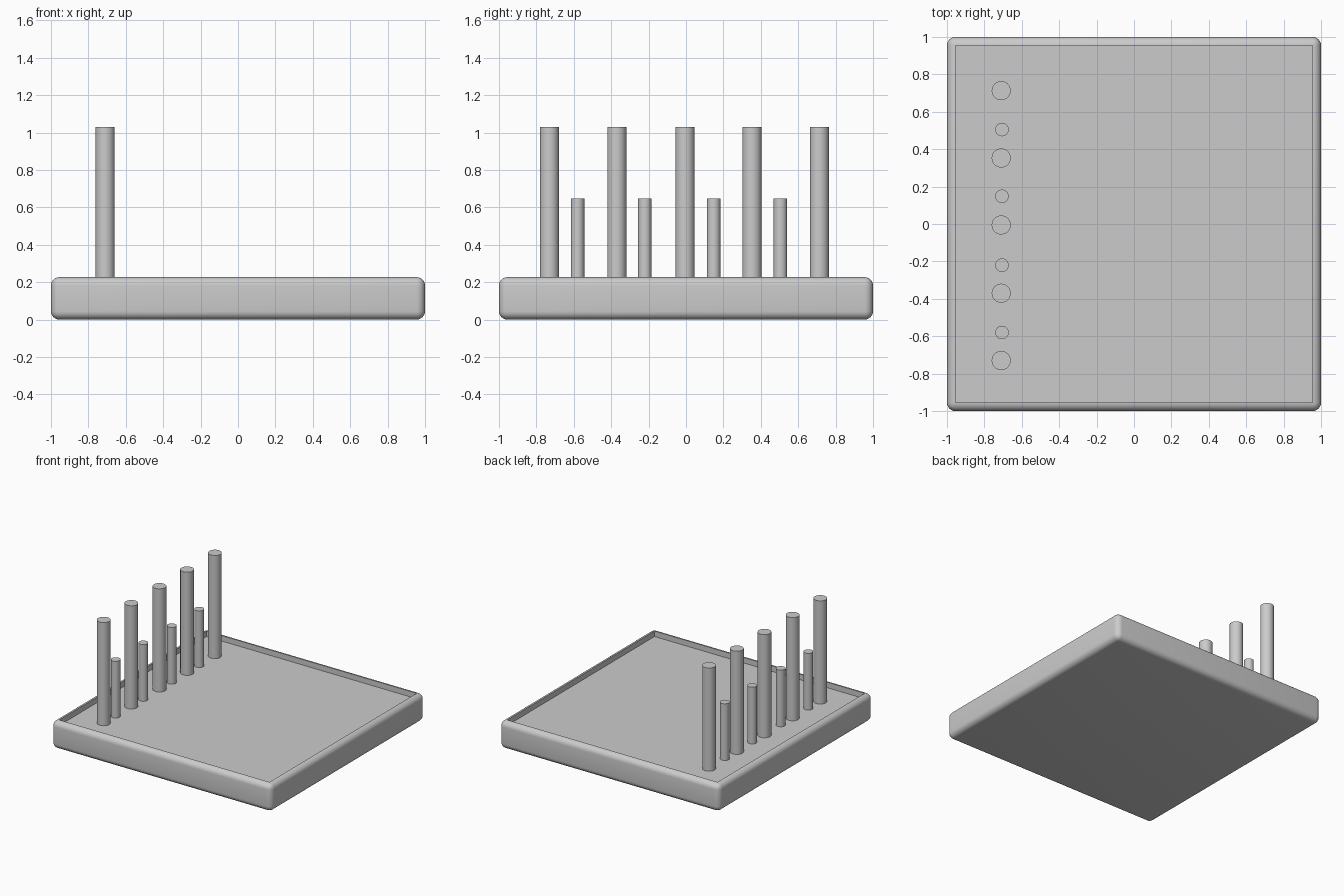
import bpy, bmesh
from mathutils import Matrix, Vector

if "Cube" in bpy.data.objects:
    bpy.data.objects.remove(bpy.data.objects["Cube"])

TOP, FLOOR, ROUND = 0.227, 0.182, 0.045


def finish(name, bm):
    mesh = bpy.data.meshes.new(name)
    bm.to_mesh(mesh)
    bm.free()
    obj = bpy.data.objects.new(name, mesh)
    bpy.context.collection.objects.link(obj)
    bpy.ops.object.select_all(action='DESELECT')
    obj.select_set(True)
    bpy.context.view_layer.objects.active = obj
    bpy.ops.object.shade_smooth_by_angle()
    return obj


# Tray: rounded slab whose flat top is sunk to leave a thin rim
bm = bmesh.new()
bmesh.ops.create_cube(bm, size=1, matrix=Matrix.Translation((0, 0, TOP / 2))
                      @ Matrix.Diagonal((2, 2, TOP, 1)))
bmesh.ops.bevel(bm, geom=bm.edges[:], offset=ROUND, segments=6,
                profile=0.5, affect='EDGES')
bm.normal_update()
top_face = max(bm.faces, key=lambda f: f.calc_center_median().z)
ext = bmesh.ops.extrude_face_region(bm, geom=[top_face])
verts = [g for g in ext['geom'] if isinstance(g, bmesh.types.BMVert)]
bmesh.ops.translate(bm, verts=verts, vec=Vector((0, 0, FLOOR - TOP)))
if top_face.is_valid:
    bmesh.ops.delete(bm, geom=[top_face], context='FACES_ONLY')
bmesh.ops.recalc_face_normals(bm, faces=bm.faces[:])
finish("tray", bm)


# Pegs: a row of tall ones alternating with short ones
def peg(name, x, y, radius, top):
    bm = bmesh.new()
    bmesh.ops.create_cone(bm, cap_ends=True, segments=32, radius1=radius,
                          radius2=radius, depth=top - FLOOR,
                          matrix=Matrix.Translation((x, y, (top + FLOOR) / 2)))
    finish(name, bm)


for i, y in enumerate((-0.73, -0.37, -0.005, 0.353, 0.713)):
    peg(f"tall_peg_{i + 1}", -0.71, y, 0.051, 1.03)
for i, y in enumerate((-0.58, -0.22, 0.148, 0.505)):
    peg(f"short_peg_{i + 1}", -0.706, y, 0.036, 0.648)
